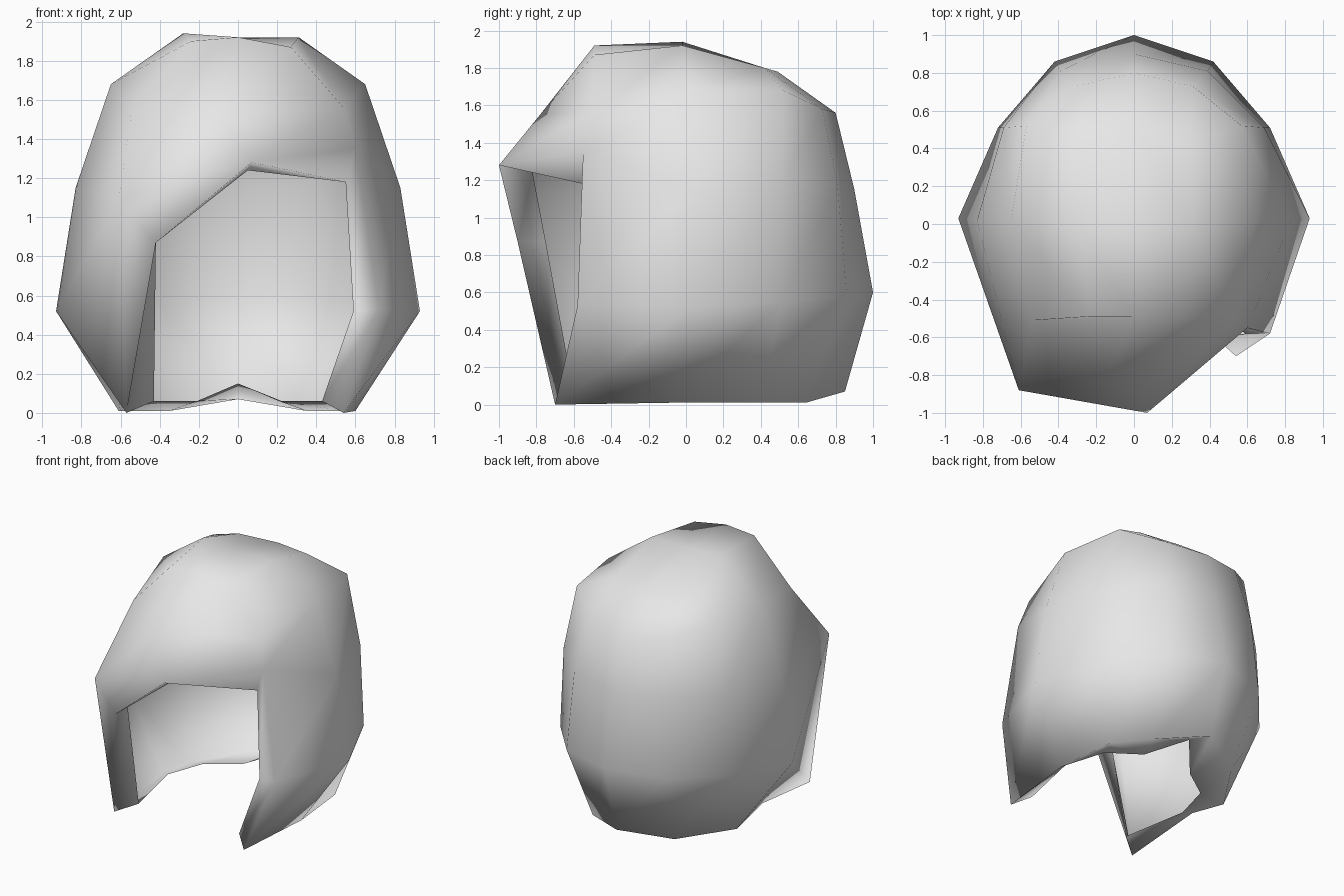
import bpy, bmesh

cube = bpy.data.objects.get("Cube")
if cube:
    bpy.data.objects.remove(cube, do_unlink=True)

mat = bpy.data.materials.new("light grey")
mat.use_nodes = True
grey = (0.8, 0.8, 0.8, 1)
mat.diffuse_color = grey
mat.node_tree.nodes["Principled BSDF"].inputs["Base Color"].default_value = grey

bm = bmesh.new()


def verts(points):
    return [bm.verts.new(p) for p in points]


def around(left_front, half, back, right):
    """Row from the left front edge round the back, mirrored, plus right-hand points."""
    other = [(-x, y, z) for x, y, z in reversed(half)]
    return verts([left_front, *half, back, *other, *right])


def strip(a, b, closed=False):
    """Bridge two equally long rows; repeated vertices give triangles."""
    n = len(a)
    for i in range(n if closed else n - 1):
        j = (i + 1) % n
        corners = list(dict.fromkeys([a[i], a[j], b[j], b[i]]))
        if len(corners) > 2:
            bm.faces.new(corners)


# Sides and back, from the hem up to the crown
hem = verts([(.54, -.7, 0), (.6, -.08, .01), (.55, .4, .01), (.35, .64, .01), (0, .85, .07),
             (-.35, .64, .01), (-.61, .25, .01), (-.6, -.08, .08), (-.57, -.7, 0)])
wide = around((.72, -.58, .53), [(.93, .03, .52), (.72, .51, .55), (.42, .86, .58)],
              (0, 1, .6), [])
temple = around((.6, -.55, 1.35), [(.83, .02, 1.15), (.69, .51, 1.17), (.39, .81, 1.17)],
                (0, .9, 1.15), [(-.61, -.88, 1.09)])
crown = around((.54, -.5, 1.56), [(.65, .02, 1.68), (.57, .52, 1.68), (.31, .73, 1.58)],
               (0, .8, 1.56), [(-.54, -.51, 1.57)])
strip(hem[:-1], wide)
strip(wide, temple[:-1])
strip(temple, crown)

# Right cheek panel, and the fringe fanned from its lowest front point
tip, cheek, brow = hem[-1], wide[-1], temple[-1]
fringe, forehead, corner = verts([(.07, -1, 1.28), (-.12, -.78, 1.55), (-.42, -.9, .87)])
for tri in ((hem[-2], tip, cheek), (cheek, tip, brow), (cheek, brow, temple[-2]),
            (tip, corner, brow), (corner, fringe, brow),
            (fringe, temple[0], crown[0]), (fringe, crown[0], forehead),
            (fringe, forehead, brow), (brow, forehead, crown[-1])):
    bm.faces.new(tri)

# Top cap: three rows of three
front = verts([(.27, -.49, 1.87), (0, -.49, 1.92), (-.24, -.49, 1.9)])
mid = verts([(.31, -.02, 1.92), (0, -.02, 1.92), (-.28, -.02, 1.94)])
rear = verts([(.29, .42, 1.8), (0, .49, 1.78), (-.29, .42, 1.8)])
strip(front, mid)
strip(mid, rear)
cap = [front[0], mid[0], rear[0], rear[0], rear[1], rear[2], rear[2], mid[2], front[2], front[1]]
strip(crown + [forehead], cap, closed=True)

# Lip folded inward around the face opening and the hem
inner_hem = around((.43, -.6, .06), [(.53, -.1, .07), (.44, .2, .06), (.21, .36, .06)],
                   (0, .6, .15), [(-.43, -.6, .06)])
inner_front = verts([(-.42, -.75, .87), (.05, -.82, 1.24),
                     (.55, -.55, 1.18), (.59, -.58, .52)])
outer_loop = hem + [corner, fringe, temple[0], wide[0]]
strip(outer_loop, inner_hem + inner_front, closed=True)

bmesh.ops.recalc_face_normals(bm, faces=bm.faces)
for face in bm.faces:
    face.smooth = True
mesh = bpy.data.meshes.new("hair_shell")
bm.to_mesh(mesh)
bm.free()
mesh.materials.append(mat)
hair = bpy.data.objects.new("hair_shell", mesh)
bpy.context.collection.objects.link(hair)
